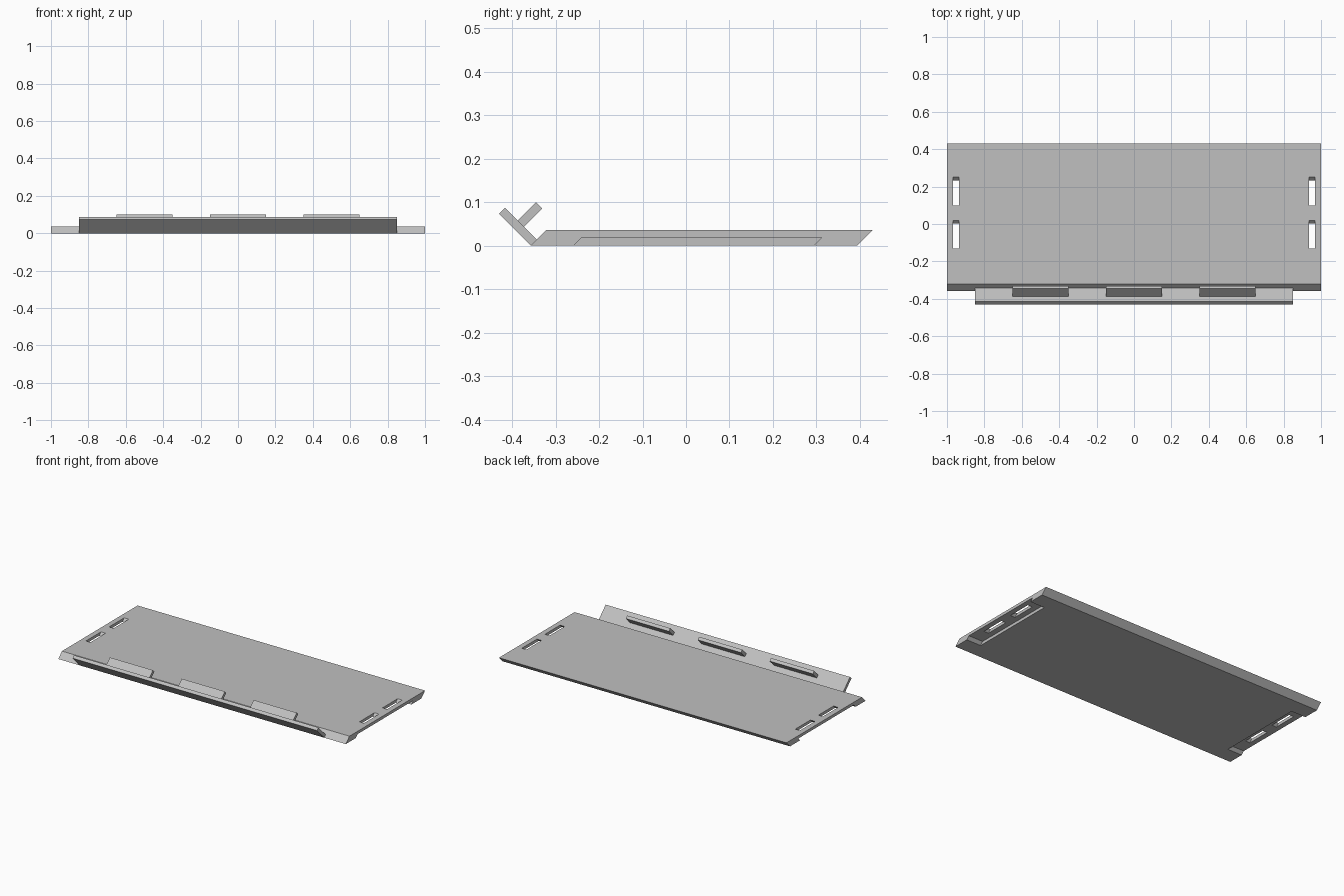
import bpy
from mathutils import Matrix, Vector

default = bpy.data.objects.get("Cube")
if default:
    bpy.data.objects.remove(default, do_unlink=True)

# Single plain finish
grey = bpy.data.materials.new("plain_grey")
grey.use_nodes = True
colour = (0.53, 0.53, 0.53, 1.0)
grey.diffuse_color = colour
grey.node_tree.nodes["Principled BSDF"].inputs["Base Color"].default_value = colour


def prism(name, x0, x1, profile):
    """Extrude a (y, z) outline along x."""
    n = len(profile)
    verts = [(x, y, z) for x in (x0, x1) for y, z in profile]
    faces = [tuple(reversed(range(n))), tuple(range(n, 2 * n))]
    faces += [(i, (i + 1) % n, n + (i + 1) % n, n + i) for i in range(n)]
    mesh = bpy.data.meshes.new(name)
    mesh.from_pydata(verts, [], faces)
    mesh.materials.append(grey)
    obj = bpy.data.objects.new(name, mesh)
    bpy.context.collection.objects.link(obj)
    return obj


def leaning(y0, y1, z0, z1):
    """Outline whose ends lean back at 45 degrees; y is given at ground level."""
    return [(y0 + z0, z0), (y1 + z0, z0), (y1 + z1, z1), (y0 + z1, z1)]


def strip(start, direction, length, thickness):
    """Tilted rectangular outline, thickened to the right of its direction."""
    a = Vector(start)
    d = Vector(direction).normalized()
    side = Vector((d.y, -d.x)) * thickness
    return [tuple(p) for p in (a, a + side, a + side + d * length, a + d * length)]


def cut(target, cutter):
    cutter.hide_render = True
    mod = target.modifiers.new("cut", 'BOOLEAN')
    mod.operation = 'DIFFERENCE'
    mod.solver = 'EXACT'
    mod.object = cutter
    bpy.context.view_layer.objects.active = target
    bpy.ops.object.modifier_apply(modifier=mod.name)
    bpy.data.objects.remove(cutter, do_unlink=True)


# Main slab with parallel slanted front and back edges
thick = 0.036
panel = prism("panel", -1, 1, leaning(-0.357, 0.394, 0, thick))

# Underside recess and two slots at each end
for s in (-1, 1):
    a, b = sorted((s * 0.9, s * 1.1))
    cut(panel, prism("recess_cutter", a, b, leaning(-0.258, 0.294, -0.02, 0.018)))
    a, b = sorted((s * 0.935, s * 0.967))
    for y in (-0.166, 0.064):
        cut(panel, prism("slot_cutter", a, b, leaning(y, y + 0.15, -0.02, 0.06)))

# Tilted lip along the front edge
prism("front_lip", -0.85, 0.85, strip((-0.357, 0), (-1, 1), 0.103, 0.02))

# Tabs standing square off the lip
for i, name in enumerate(("right_tab", "middle_tab", "left_tab")):
    x = (i - 1) * 0.5
    prism(name, x - 0.15, x + 0.15, strip((-0.388, 0.056), (1, 1), 0.061, 0.02))
